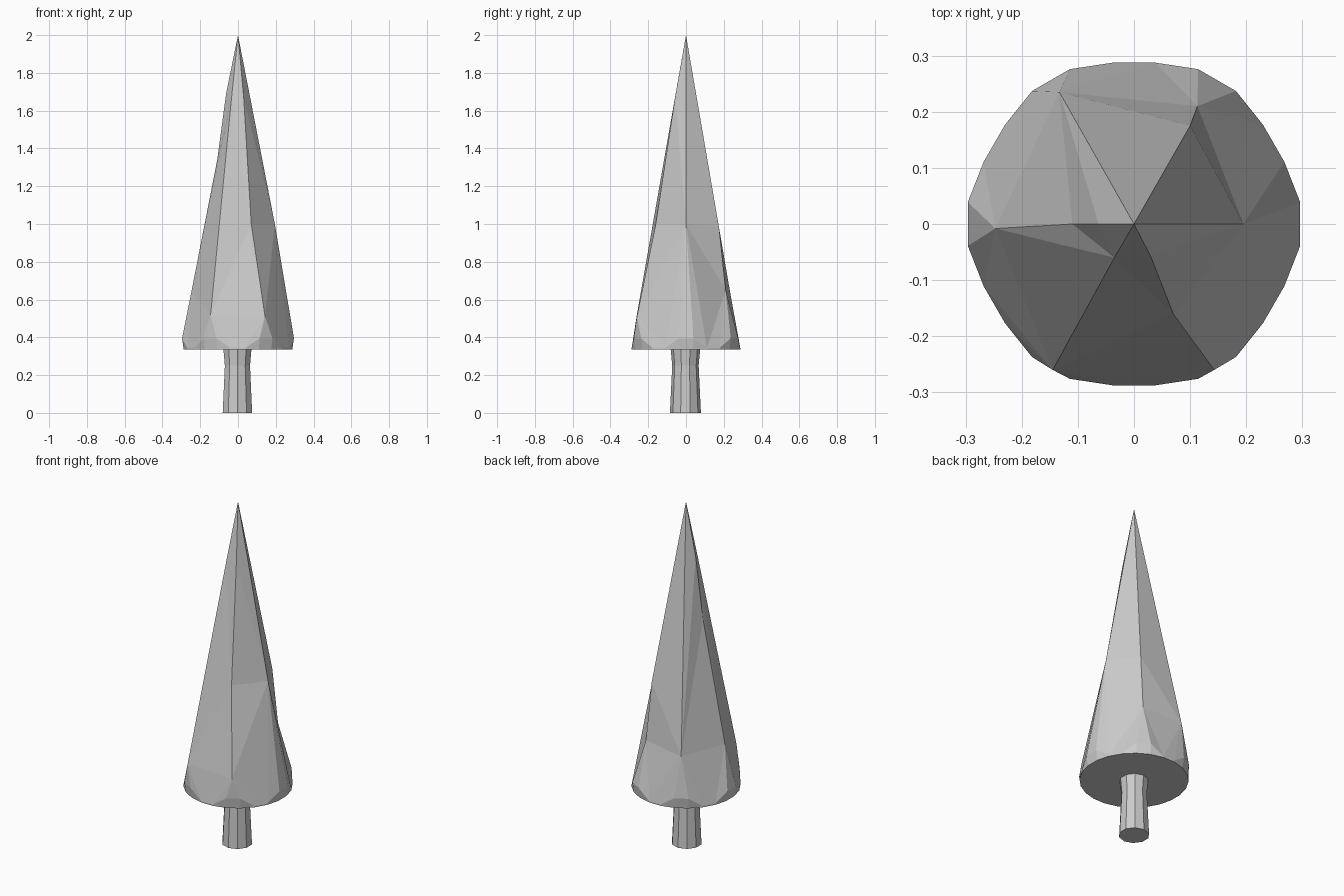
import bpy, bmesh
from math import sin, cos, radians

old = bpy.data.objects.get("Cube")
if old:
    bpy.data.objects.remove(old, do_unlink=True)

grey = bpy.data.materials.new("plain grey")
grey.use_nodes = True
colour = (0.6, 0.6, 0.6, 1)
grey.diffuse_color = colour
grey.node_tree.nodes["Principled BSDF"].inputs["Base Color"].default_value = colour

BASE_Z = 0.335


def finish(bm, name):
    bmesh.ops.recalc_face_normals(bm, faces=bm.faces)
    mesh = bpy.data.meshes.new(name)
    bm.to_mesh(mesh)
    bm.free()
    mesh.materials.append(grey)
    obj = bpy.data.objects.new(name, mesh)
    bpy.context.collection.objects.link(obj)
    return obj


def ring(bm, count, radius, z, turn, x=0.0, y=0.0):
    angles = [radians(turn + 360 * i / count) for i in range(count)]
    return [bm.verts.new((x + radius * cos(a), y + radius * sin(a), z)) for a in angles]


def bridge(bm, low, high):
    for i in range(len(low)):
        j = (i + 1) % len(low)
        bm.faces.new((low[i], low[j], high[j], high[i]))


# Foliage: six uneven ridges running down from the tip, counter-clockwise from +x
ridges = [
    [(0.195, 0, 1.0)],
    [(0.1, 0.175, 0.98), (0.113, 0.21, 0.65)],
    [(-0.133, 0.235, 0.63)],
    [(-0.063, 0, 1.69), (-0.11, 0, 1.34), (-0.247, -0.008, 0.64)],
    [(-0.035, -0.06, 1.66), (-0.145, -0.26, 0.52)],
    [(0.03, -0.058, 1.67), (0.07, -0.16, 1.0), (0.143, -0.26, 0.51)],
]
bm = bmesh.new()
tip = bm.verts.new((0, 0, 2))
chains = [[bm.verts.new(p) for p in ridge] for ridge in ridges]

# Scalloped rim: low in the middle of each side, raised and wider at the ridges
base = ring(bm, 24, 0.29, BASE_Z, 7.5)
rim = []
for i, v in enumerate(base):
    corner = i % 4 in (0, 3)
    scale = 1.03 if corner else 1.0
    z = 0.395 if corner else BASE_Z + 0.008
    rim.append(bm.verts.new((v.co.x * scale, v.co.y * scale, z)))
bridge(bm, base, rim)
bm.faces.new(base)

for k in range(6):
    a, b = chains[k], chains[(k + 1) % 6]
    # Stitch neighbouring ridges together from the tip down
    bm.faces.new((tip, a[0], b[0]))
    i = j = 0
    while i < len(a) - 1 or j < len(b) - 1:
        step_a = j == len(b) - 1 or (i < len(a) - 1 and a[i + 1].co.z > b[j + 1].co.z)
        if step_a:
            bm.faces.new((a[i], a[i + 1], b[j]))
            i += 1
        else:
            bm.faces.new((a[i], b[j + 1], b[j]))
            j += 1
    # Lower skirt of the side, then the small facet below its ridge
    r = rim[4 * k:4 * k + 4]
    bm.faces.new((a[-1], r[0], r[1]))
    bm.faces.new((a[-1], r[1], r[2], b[-1]))
    bm.faces.new((b[-1], r[2], r[3]))
    bm.faces.new((a[-1], rim[4 * k - 1], r[0]))
bmesh.ops.triangulate(bm, faces=[f for f in bm.faces if len(f.verts) == 4])
finish(bm, "foliage")

# Trunk: ten-sided post with a slight waist
bm = bmesh.new()
levels = [(0.082, 0), (0.07, 0.25), (0.078, BASE_Z + 0.002)]
rings = [ring(bm, 10, radius, z, 18, -0.003, -0.003) for radius, z in levels]
for low, high in zip(rings, rings[1:]):
    bridge(bm, low, high)
bm.faces.new(rings[0])
bm.faces.new(rings[-1])
finish(bm, "trunk")
